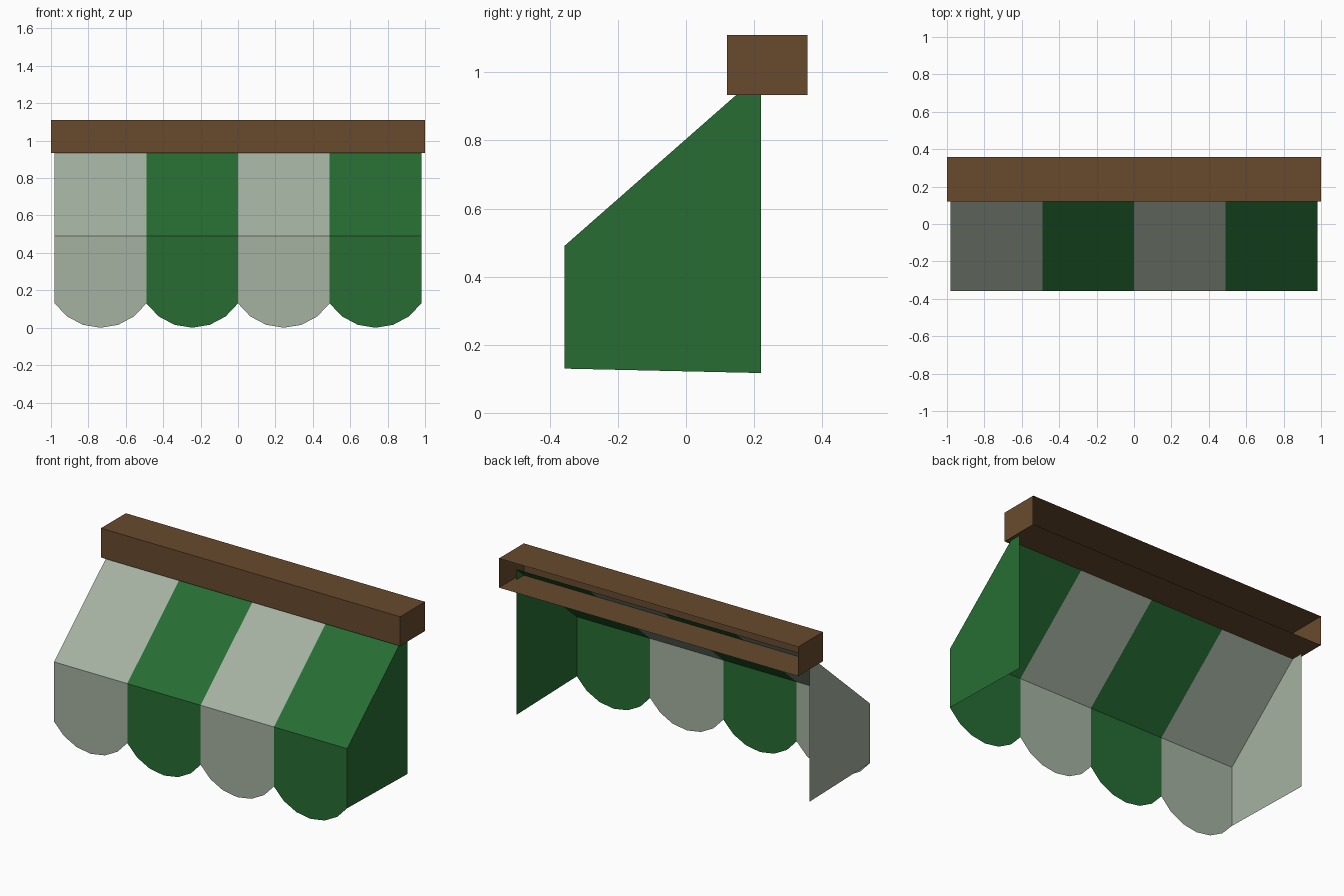
import bpy, bmesh, math

cube = bpy.data.objects.get("Cube")
if cube:
    bpy.data.objects.remove(cube, do_unlink=True)


def material(name, rgb):
    m = bpy.data.materials.new(name)
    m.use_nodes = True
    m.diffuse_color = (*rgb, 1)
    m.node_tree.nodes["Principled BSDF"].inputs["Base Color"].default_value = (*rgb, 1)
    return m


green = material("green fabric", (0.020, 0.152, 0.033))
pale = material("pale fabric", (0.375, 0.445, 0.358))
brown = material("brown wood", (0.138, 0.069, 0.027))


def finish(name, bm, mat):
    mesh = bpy.data.meshes.new(name)
    bm.to_mesh(mesh)
    bm.free()
    mesh.materials.append(mat)
    ob = bpy.data.objects.new(name, mesh)
    bpy.context.collection.objects.link(ob)
    return ob


def sheets(name, polygons, mat):
    """Thin cloth made of flat polygons that share edges."""
    bm = bmesh.new()
    for pts in polygons:
        bm.faces.new([bm.verts.new(p) for p in pts])
    bmesh.ops.remove_doubles(bm, verts=bm.verts, dist=1e-5)
    return finish(name, bm, mat)


FRONT, BACK = -0.357, 0.22      # cloth depth
EAVE, TOP = 0.49, 0.997         # slope heights
HALF, STRIPE = 0.98, 0.49       # cloth half width, stripe width
SAG, STEPS = 0.13, 6            # scallop drop and segments

# Striped slope with a scalloped valance
radius = ((STRIPE / 2) ** 2 + SAG ** 2) / (2 * SAG)
spread = math.asin(STRIPE / 2 / radius)
for i in range(4):
    x0 = -HALF + i * STRIPE
    x1, mid = x0 + STRIPE, x0 + STRIPE / 2
    angles = [spread * (2 * k / STEPS - 1) for k in range(STEPS + 1)]
    scallop = [(mid + radius * math.sin(a), FRONT, radius * (1 - math.cos(a)))
               for a in angles]
    slope = [(x0, FRONT, EAVE), (x1, FRONT, EAVE), (x1, BACK, TOP), (x0, BACK, TOP)]
    valance = scallop + [(x1, FRONT, EAVE), (x0, FRONT, EAVE)]
    sheets(f"awning_stripe_{i + 1}", [slope, valance], green if i % 2 else pale)

# Side cloths
profile = [(FRONT, SAG), (BACK, 0.117), (BACK, TOP), (FRONT, EAVE)]
for name, side, mat in (("left_side_cloth", 1, green), ("right_side_cloth", -1, pale)):
    sheets(name, [[(side * HALF, y, z) for y, z in profile[::side]]], mat)

# Wooden header box, open at the back
bm = bmesh.new()
bmesh.ops.create_cube(bm, size=1)
bmesh.ops.delete(bm, geom=[f for f in bm.faces if f.normal.y > 0.5], context="FACES_ONLY")
bmesh.ops.scale(bm, vec=(2, 0.237, 0.177), verts=bm.verts)
bmesh.ops.translate(bm, vec=(0, 0.2385, 1.0215), verts=bm.verts)
finish("header_box", bm, brown)
